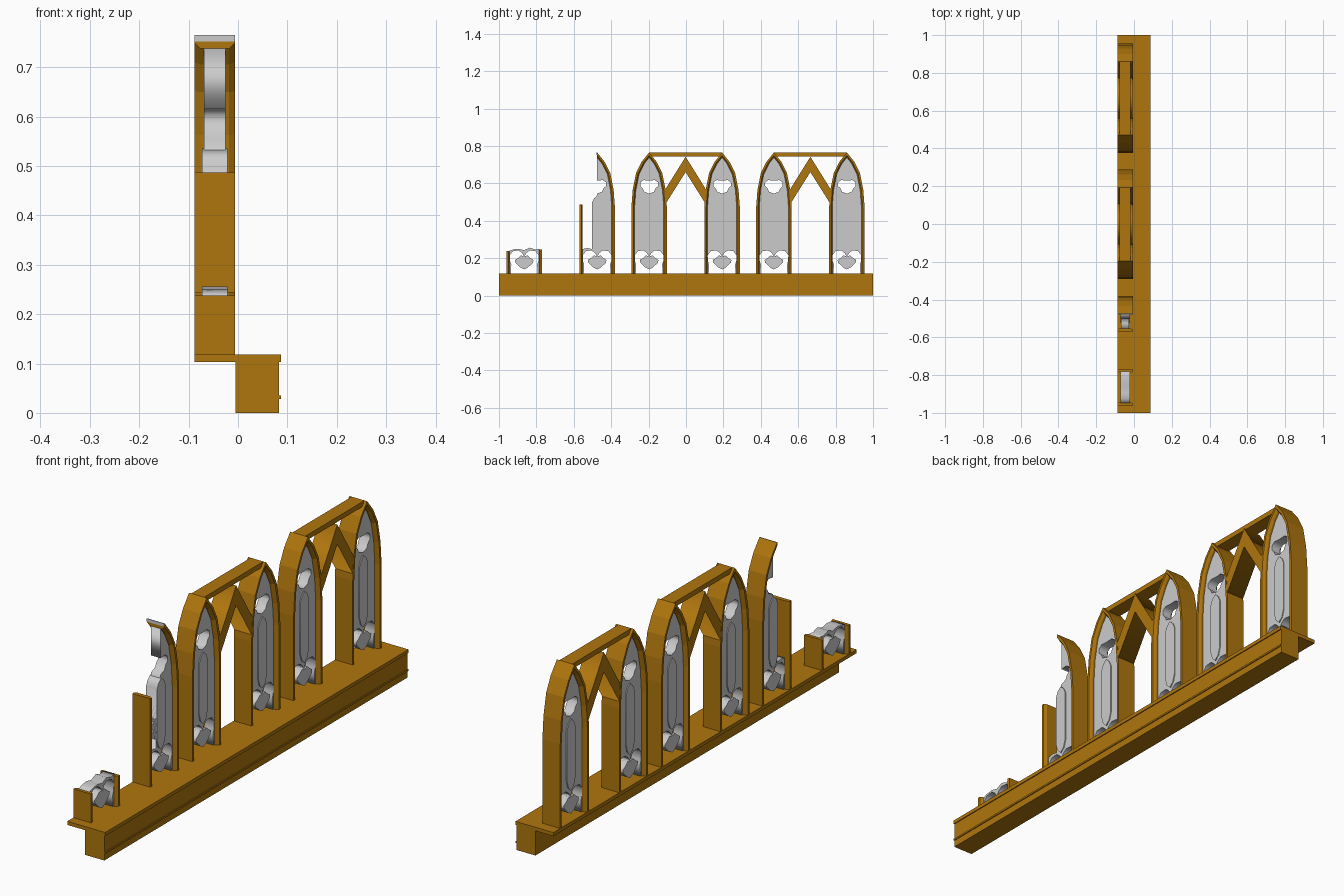
import bpy, bmesh
from mathutils import Vector, Matrix
from math import radians

if "Cube" in bpy.data.objects:
    bpy.data.objects.remove(bpy.data.objects["Cube"])

CX = -0.047          # middle plane of the windows
FLOOR = 0.118        # top of the sill

wood = bpy.data.materials.new("ochre_stone")
wood.diffuse_color = (0.43, 0.18, 0.004, 1)
wood.use_nodes = True
wood.node_tree.nodes["Principled BSDF"].inputs["Base Color"].default_value = wood.diffuse_color


def finish(name, bm, mat=None):
    bmesh.ops.remove_doubles(bm, verts=bm.verts, dist=1e-5)
    bmesh.ops.recalc_face_normals(bm, faces=bm.faces)
    me = bpy.data.meshes.new(name)
    bm.to_mesh(me)
    bm.free()
    ob = bpy.data.objects.new(name, me)
    bpy.context.collection.objects.link(ob)
    if mat:
        me.materials.append(mat)
    return ob


def box(name, x0, x1, y0, y1, z0, z1, mat=None):
    bm = bmesh.new()
    bmesh.ops.create_cube(bm, size=1)
    bmesh.ops.scale(bm, vec=(x1 - x0, y1 - y0, z1 - z0), verts=bm.verts)
    bmesh.ops.translate(bm, vec=((x0 + x1) / 2, (y0 + y1) / 2, (z0 + z1) / 2), verts=bm.verts)
    return finish(name, bm, mat)


def plate(name, loops, y, half, mat=None):
    """Flat (y, z) outline with optional holes, extruded along x."""
    cu = bpy.data.curves.new(name, 'CURVE')
    cu.dimensions, cu.fill_mode, cu.extrude = '2D', 'BOTH', half
    for pts in loops:
        sp = cu.splines.new('POLY')
        sp.points.add(len(pts) - 1)
        for p, c in zip(sp.points, pts):
            p.co = (c[0], c[1], 0, 1)
        sp.use_cyclic_u = True
    tmp = bpy.data.objects.new("tmp", cu)
    me = bpy.data.meshes.new_from_object(tmp)
    bm = bmesh.new()
    bm.from_mesh(me)
    bpy.data.objects.remove(tmp)
    bpy.data.meshes.remove(me)
    m = Matrix.Rotation(radians(90), 4, 'Z') @ Matrix.Rotation(radians(90), 4, 'X')
    bm.transform(Matrix.Translation((CX, y, 0)) @ m)
    return finish(name, bm, mat)


def offset(path, d):
    """Move an open path to its right-hand side with mitred corners."""
    pts = [Vector(p) for p in path]
    nrm = [Vector(((b - a).y, -(b - a).x)).normalized() for a, b in zip(pts, pts[1:])]
    out = []
    for i, p in enumerate(pts):
        a, b = nrm[max(i - 1, 0)], nrm[min(i, len(nrm) - 1)]
        n = (a + b).normalized()
        out.append(p + n * d / n.dot(a))
    return out


def mirror(half):
    return [(-x, z) for x, z in half]


# chamfered frame section: (inward distance, x)
SECTION = [(0, -.041), (.010, -.041), (.017, -.029), (.017, .029), (.010, .041), (0, .041)]


def frame(name, path, y, start=0):
    bm = bmesh.new()
    rails = [[bm.verts.new((CX + x, y + p[0], p[1])) for p in offset(path, d)[start:]]
             for d, x in SECTION]
    n = len(rails)
    for i in range(n):
        a, b = rails[i], rails[(i + 1) % n]
        for k in range(len(a) - 1):
            bm.faces.new((a[k], a[k + 1], b[k + 1], b[k]))
    bm.faces.new([r[0] for r in rails])
    bm.faces.new([r[-1] for r in rails])
    return finish(name, bm, wood)


# shared profiles, y relative to window centre
half = [(.095, FLOOR), (.095, .47), (.088, .565), (.070, .655), (.040, .715), (0, .765)]
ARCH = mirror(half) + half[-2::-1]
INNER = [tuple(p) for p in offset(ARCH, .012)]
APEX = len(half) - 1
cut = [(.072, FLOOR), (.069, .165), (.076, .185), (.077, .215), (.06, .238), (.03, .241),
       (.012, .228), (0, .208)]
CUT = cut + mirror(cut[-2::-1])
hole = [(0, .545), (.026, .555), (.034, .573), (.047, .585), (.047, .605), (.03, .617), (0, .615)]
HOLE = hole + mirror(hole[-2:0:-1])
leaf = [(0, .14), (.02, .15), (.047, .176), (.05, .19), (.035, .199), (.018, .214), (0, .21)]
LEAF = leaf + mirror(leaf[-2:0:-1])
lancet = [(0, .235), (.018, .252), (.028, .285), (.028, .495), (.018, .518), (0, .535)]
LANCET = lancet + mirror(lancet[-2:0:-1])

# sill and beam
box("sill_slab", -.088, .087, -1, 1, .103, FLOOR, wood)
box("sill_beam", -.005, .083, -1, 1, 0, .103, wood)
box("beam_bead", .08, .087, -1, 1, .028, .035, wood)

# whole windows
whole = [-.197, .193, .470, .860]
for y in whole:
    frame("window_frame", ARCH, y)
    plate("window_panel", [INNER + CUT, HOLE], y, .0215)
    plate("raised_lancet", [LANCET], y, .0255)

# bars and chevrons joining pairs
for a, b in (whole[:2], whole[2:]):
    m = (a + b) / 2
    box("top_bar", -.077, -.018, a, b, .744, .765, wood)
    v = [(-.109, .567), (0, .742), (.109, .567), (.109, .487), (0, .66), (-.109, .487)]
    plate("chevron_brace", [v], m, .040, wood)

# half-broken window
y = -.475
frame("broken_arch", ARCH, y, APEX)
frame("broken_jamb", [(-.095, FLOOR), (-.095, .487)], y)
box("broken_arch_end", CX - .041, CX + .041, y - .003, y, .752, .765)
plate("broken_panel", [INNER[APEX:] + CUT + [(-.083, FLOOR), (-.083, .248), (-.05, .254), (-.028, .248),
      (-.028, .495), (-.003, .53)] + hole], y, .0215)
plate("broken_lancet", [LANCET], y, .0255)

# ruined window stub
s = -.865
frame("stub_jamb_left", [(-.095, FLOOR), (-.095, .238)], s)
frame("stub_jamb_right", [(.095, .245), (.095, FLOOR)], s)
plate("stub_tracery", [[(.083, FLOOR)] + CUT + [(-.083, FLOOR), (-.083, .238), (-.06, .246), (-.03, .25),
      (0, .243), (.03, .256), (.06, .246), (.083, .25)]], s, .0255)

# leaf ornament at every window foot
for yy in whole + [y, s]:
    plate("leaf_ornament", [LEAF], yy, .0255)
